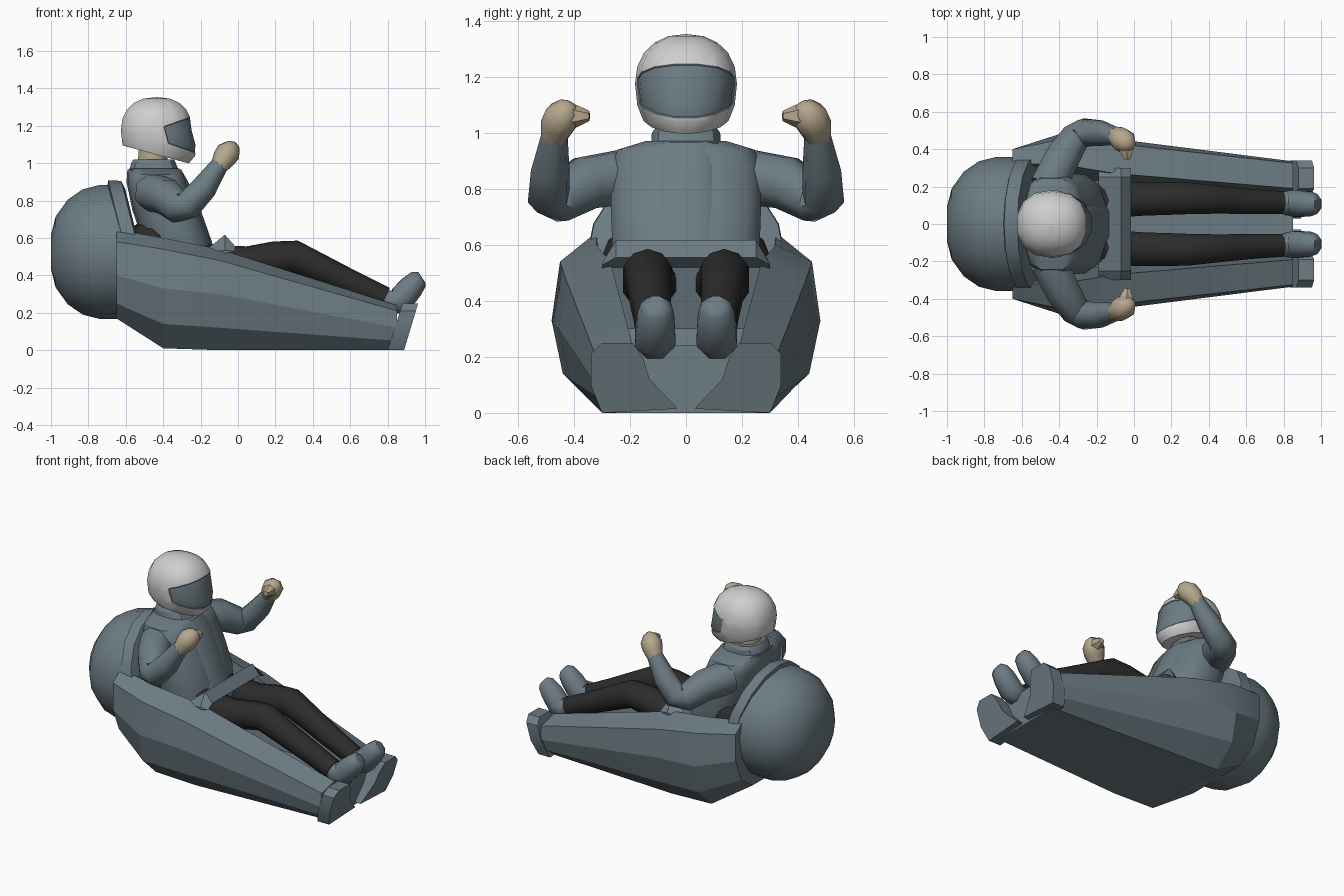
import bpy, bmesh, math
from mathutils import Vector

if "Cube" in bpy.data.objects:
    bpy.data.objects.remove(bpy.data.objects["Cube"])


def material(name, r, g, b):
    m = bpy.data.materials.new(name)
    m.diffuse_color = (r, g, b, 1)
    m.use_nodes = True
    m.node_tree.nodes["Principled BSDF"].inputs["Base Color"].default_value = m.diffuse_color
    return m


SLATE = material("slate blue grey", 0.15, 0.20, 0.23)
BLACK = material("charcoal black", 0.025, 0.025, 0.025)
WHITE = material("helmet white", 0.62, 0.62, 0.62)
SKIN = material("tan skin", 0.47, 0.39, 0.27)


def finish(name, bm, *mats, angle=32):
    bmesh.ops.recalc_face_normals(bm, faces=bm.faces[:])
    me = bpy.data.meshes.new(name)
    bm.to_mesh(me)
    bm.free()
    ob = bpy.data.objects.new(name, me)
    bpy.context.collection.objects.link(ob)
    for m in mats:
        me.materials.append(m)
    bpy.ops.object.select_all(action='DESELECT')
    ob.select_set(True)
    bpy.context.view_layer.objects.active = ob
    bpy.ops.object.shade_smooth_by_angle(angle=math.radians(angle))
    return ob


def loft(name, rings, mat, angle=32):
    """Skin a list of closed point rings and cap both ends."""
    bm = bmesh.new()
    vs = [[bm.verts.new(p) for p in r] for r in rings]
    n = len(vs[0])
    for a, b in zip(vs, vs[1:]):
        for i in range(n):
            j = (i + 1) % n
            bm.faces.new((a[i], a[j], b[j], b[i]))
    caps = [bm.faces.new(vs[0]), bm.faces.new(vs[-1])]
    bmesh.ops.triangulate(bm, faces=caps)
    return finish(name, bm, mat, angle=angle)


def tube(name, path, mat, side=1, n=8):
    """Rounded limb along (x, y, z, radius) points."""
    pts = [Vector((x, y * side, z)) for x, y, z, r in path]
    rings, prev, u = [], None, None
    for i, p in enumerate(pts):
        d = (pts[min(i + 1, len(pts) - 1)] - pts[max(i - 1, 0)]).normalized()
        if prev is None:
            u = (d.cross(Vector((0, 0, 1))) if abs(d.z) < .95 else Vector((0, 1, 0))).normalized()
        else:
            u = prev.rotation_difference(d) @ u
        prev, v, r = d, d.cross(u), path[i][3]
        rings.append([p + r * (math.cos(t) * u + math.sin(t) * v)
                      for t in (2 * math.pi * (k + .5) / n for k in range(n))])
    return loft(name, rings, mat, 50)


def ball(name, c, r, mat, seg=12, rows=8):
    bm = bmesh.new()
    bmesh.ops.create_uvsphere(bm, u_segments=seg, v_segments=rows, radius=1)
    for v in bm.verts:
        v.co = Vector([c[i] + r[i] * v.co[i] for i in range(3)])
    return finish(name, bm, mat, angle=50)


# Open hull: U-shaped half sections from keel to inner floor
sections = [
    (-0.65, [(.22, .17), (.34, .25), (.40, .40), (.40, .58), (.32, .645), (.25, .30)]),
    (-0.40, [(.30, .01), (.44, .14), (.48, .33), (.45, .54), (.32, .60), (.25, .13)]),
    (-0.10, [(.30, 0), (.415, .12), (.455, .30), (.43, .48), (.27, .54), (.22, .12)]),
    (0.85, [(.25, 0), (.31, .05), (.335, .12), (.325, .21), (.19, .24), (.17, .12)]),
]
loft("hull", [[(x, y, z) for y, z in s] + [(x, -y, z) for y, z in reversed(s)]
              for x, s in sections], SLATE, 20)

# Nose bumpers on the two hull tips
tip = [(.30, 0), (.03, .015), (.13, .12), (.155, .20), (.19, .25), (.30, .25), (.34, .21), (.34, .10)]
for s, side in ((1, "left"), (-1, "right")):
    loft("nose_bumper_" + side,
         [[(x0 + z * k, y * s, z) for y, z in tip] for x0, k in ((.80, .32), (.888, .30))], SLATE)

# Round tail dome, turned about the x axis
dome = [(-1, .09), (-.975, .19), (-.91, .28), (-.83, .335), (-.74, .358), (-.62, .358)]
loft("tail_dome", [[(x, r * math.cos(t), .525 + r * math.sin(t))
                    for t in (2 * math.pi * k / 16 for k in range(16))]
                   for x, r in dome], SLATE, 40)

# Leaning ring in front of the dome
loft("backrest_ring", [[(x - .25 * r * math.sin(t), .95 * r * math.cos(t), .53 + r * math.sin(t))
                        for t in (2 * math.pi * k / 16 for k in range(16))]
                       for x, r in ((-.61, .35), (-.60, .378), (-.53, .375), (-.52, .33))], SLATE)

# Lap bar wedge between the hull rims, with its panel down to the seat
bar = [(-.19, .52), (-.07, .617), (-.015, .555), (-.06, .52), (-.12, .30), (-.19, .30)]
loft("lap_bar", [[(x, y, z - d * max(z - .525, 0)) for x, z in bar]
                 for y, d in ((-.30, .9), (-.25, 0), (.25, 0), (.30, .9))], SLATE)


# Rider torso: z, back x, front x, half width
def torso_ring(z, xb, xf, w, n=12):
    out = []
    for k in range(n):
        t = 2 * math.pi * (k + .5) / n
        c, s = math.cos(t), math.sin(t)
        f = lambda a: math.copysign(abs(a) ** .7, a)
        out.append(((xb + xf) / 2 + (xf - xb) / 2 * f(c), w * f(s), z))
    return out


loft("torso", [torso_ring(*a) for a in (
    (.42, -.46, -.13, .24), (.60, -.51, -.15, .27), (.75, -.56, -.21, .275),
    (.88, -.59, -.27, .275), (.94, -.59, -.29, .25), (.97, -.585, -.31, .15))], SLATE, 40)
loft("vest_panel", [torso_ring(*a) for a in (
    (.55, -.50, -.125, .17), (.75, -.57, -.195, .165),
    (.90, -.60, -.262, .155), (.965, -.595, -.30, .15))], SLATE, 40)
loft("collar", [torso_ring(*a) for a in (
    (.93, -.59, -.30, .13), (1.0, -.575, -.33, .125), (1.02, -.56, -.34, .11))], SLATE)
ball("seat_cushion", (-.46, 0, .56), (.13, .30, .15), BLACK)
tube("neck", [(-.46, 0, .96, .085), (-.45, 0, 1.10, .085)], SKIN)

# Limbs, mirrored
arm = [(-.46, .20, .845, .105), (-.38, .36, .82, .10), (-.315, .46, .76, .085),
       (-.27, .49, .77, .077), (-.18, .485, .87, .07), (-.095, .47, .995, .048)]
fist = [(-.105, .475, .975, .045), (-.075, .46, 1.025, .062), (-.05, .44, 1.06, .066),
        (-.03, .42, 1.09, .045), (-.025, .41, 1.105, .02)]
thumb = [(-.05, .43, 1.06, .045), (-.04, .39, 1.06, .04), (-.035, .345, 1.06, .018)]
leg = [(-.25, .12, .47, .10), (.05, .135, .46, .095), (.20, .137, .49, .092), (.30, .137, .50, .088),
       (.45, .13, .43, .078), (.62, .12, .35, .07), (.785, .115, .275, .064)]
shoe = [(.77, .115, .28, .055), (.82, .112, .25, .072), (.87, .11, .27, .078),
        (.925, .108, .335, .072), (.965, .107, .378, .058), (.983, .107, .39, .035)]
for s, side in ((1, "left"), (-1, "right")):
    tube("arm_" + side, arm, SLATE, s)
    tube("fist_" + side, fist, SKIN, s)
    tube("thumb_" + side, thumb, SKIN, s, 6)
    tube("leg_" + side, leg, BLACK, s, 10)
    tube("shoe_" + side, shoe, SLATE, s)

# Helmet: chin pulled forward, base cut on a slope, visor set in as cut faces
bm = bmesh.new()
bmesh.ops.create_uvsphere(bm, u_segments=14, v_segments=10, radius=1)
for v in bm.verts:
    c = v.co.copy()
    x = math.copysign(abs(c.x) ** .85, c.x)
    z = math.copysign(abs(c.z) ** .9, c.z)
    v.co = Vector((-.435 + .195 * x, .182 * math.copysign(abs(c.y) ** .9, c.y),
                   1.175 + (.178 if z > 0 else .22) * z))
    if c.z < 0 and c.x > 0:
        v.co.x += .10 * -c.z * c.x


def cut(p, n, clear=False):
    r = bmesh.ops.bisect_plane(bm, geom=bm.verts[:] + bm.edges[:] + bm.faces[:],
                               plane_co=p, plane_no=n, clear_inner=clear)
    if clear:
        bmesh.ops.contextual_create(
            bm, geom=[e for e in r['geom_cut'] if isinstance(e, bmesh.types.BMEdge)])


cut((-.62, 0, 1.095), Vector((.10, 0, .37)).normalized(), True)
planes = [(Vector((-.40, 0, 1.195)), Vector((.35, 0, -1)).normalized()),
          (Vector((-.36, 0, 1.10)), Vector((.35, 0, 1)).normalized()),
          (Vector((-.385, 0, 1.15)), Vector((1, 0, .25)).normalized())]
for p, n in planes:
    cut(p, n)
visor = [f for f in bm.faces
         if all((f.calc_center_median() - p).dot(n) > 0 for p, n in planes)]
for f in visor:
    f.material_index = 1
bmesh.ops.recalc_face_normals(bm, faces=bm.faces[:])
bmesh.ops.inset_region(bm, faces=visor, thickness=.004, depth=-.004)
finish("helmet", bm, WHITE, SLATE)
